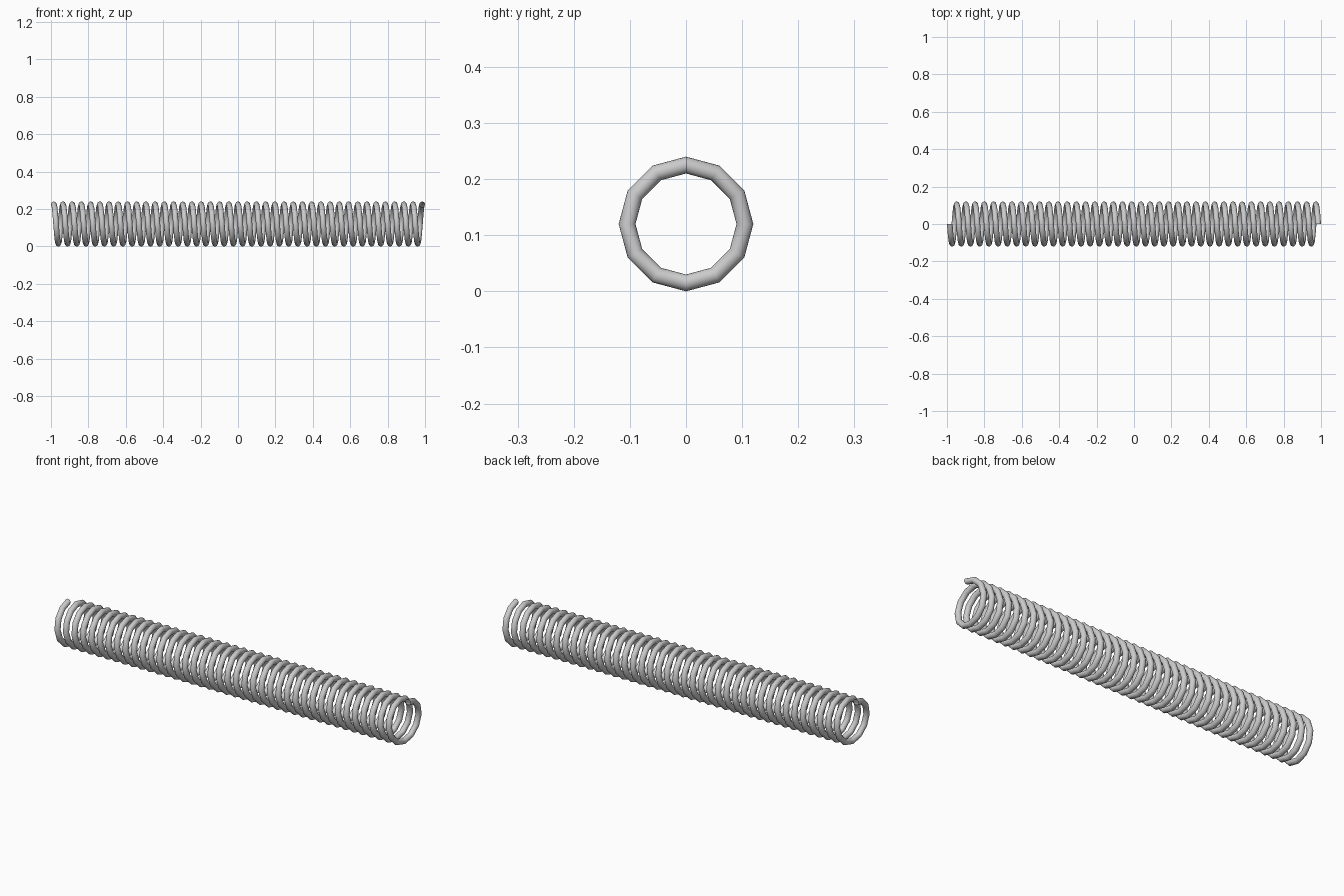
import bpy
import bmesh
from math import cos, sin, tau
from mathutils import Matrix, Vector

if "Cube" in bpy.data.objects:
    bpy.data.objects.remove(bpy.data.objects["Cube"], do_unlink=True)

TURNS = 40
STEPS = 12           # straight segments per turn
SIDES = 16           # sides of the wire section
OUTER = 0.12
WIRE = 0.015
LENGTH = 2.0

travel = LENGTH - 2 * WIRE
count = TURNS * STEPS

# Wire section in the plane of the spring axis, at the top of the coil
section = [Vector((WIRE * cos(tau * i / SIDES), 0, OUTER - WIRE + WIRE * sin(tau * i / SIDES)))
           for i in range(SIDES)]

# Sweep the section along the coil, joining each ring to the previous one
bm = bmesh.new()
previous = None
for step in range(count + 1):
    turn = Matrix.Rotation(tau * step / STEPS, 4, 'X')
    shift = Matrix.Translation((travel * (step / count - 0.5), 0, 0))
    ring = [bm.verts.new(shift @ turn @ p) for p in section]
    if previous:
        for i in range(SIDES):
            j = (i + 1) % SIDES
            bm.faces.new((previous[i], previous[j], ring[j], ring[i]))
    previous = ring

bmesh.ops.recalc_face_normals(bm, faces=bm.faces[:])
for face in bm.faces:
    face.smooth = True

# Coil spring, lying along x and resting on the ground
mesh = bpy.data.meshes.new("coil_spring")
bm.to_mesh(mesh)
bm.free()
spring = bpy.data.objects.new("coil_spring", mesh)
spring.location.z = OUTER
bpy.context.collection.objects.link(spring)
